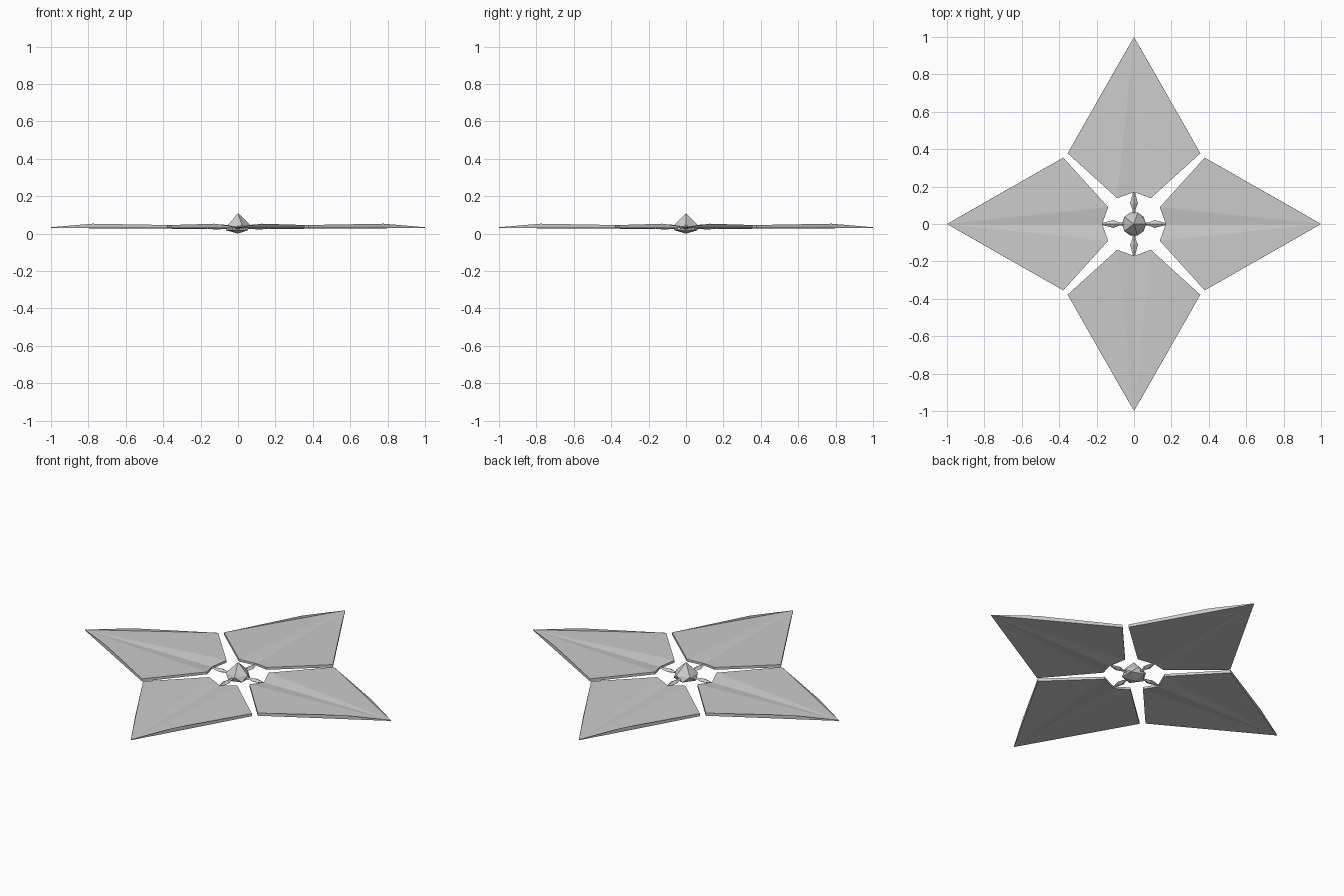
import bpy, bmesh, math
from mathutils import Matrix

cube = bpy.data.objects.get("Cube")
if cube:
    bpy.data.objects.remove(cube, do_unlink=True)

metal = bpy.data.materials.new("grey metal")
metal.use_nodes = True
GREY = (0.6, 0.6, 0.6, 1)
metal.diffuse_color = GREY
metal.node_tree.nodes["Principled BSDF"].inputs["Base Color"].default_value = GREY


def finish(name, bm, turn=0):
    bmesh.ops.recalc_face_normals(bm, faces=bm.faces)
    bm.transform(Matrix.Rotation(turn, 4, 'Z'))
    mesh = bpy.data.meshes.new(name)
    bm.to_mesh(mesh)
    bm.free()
    mesh.materials.append(metal)
    obj = bpy.data.objects.new(name, mesh)
    bpy.context.collection.objects.link(obj)


def blade(name, turn):
    """Folded kite plate pointing along +y: (x, y, top z, bottom z)."""
    half = {"tip": (0, 1, .034, .03), "bend": (.126, .78, .053, .042),
            "corner": (.355, .378, .046, .03), "inner": (.09, .138, .05, .036),
            "notch": (0, .17, .037, .025)}
    fan = [("tip", "bend", "corner"), ("tip", "corner", "inner"), ("tip", "inner", "notch")]
    rim = ["tip", "bend", "corner", "inner", "notch"]
    bm = bmesh.new()
    for side in (1, -1):
        top, low = {}, {}
        for key, (x, y, zt, zb) in half.items():
            top[key] = bm.verts.new((side * x, y, zt))
            low[key] = bm.verts.new((side * x, y, zb))
        for tri in fan:
            bm.faces.new([top[k] for k in tri])
            bm.faces.new([low[k] for k in reversed(tri)])
        for a, b in zip(rim, rim[1:]):
            bm.faces.new([top[a], low[a], low[b], top[b]])
    bmesh.ops.remove_doubles(bm, verts=bm.verts, dist=0.0005)
    finish(name, bm, turn)


def loft(bm, rings):
    for a, b in zip(rings, rings[1:]):
        n = len(a)
        for i in range(n):
            j = (i + 1) % n
            bm.faces.new([a[i], a[j], b[j], b[i]])
    bm.faces.new(rings[0])
    bm.faces.new(rings[-1])


def spoke(name, turn):
    """Leaf-shaped strut with a diamond section: (y, half width, half height)."""
    bm = bmesh.new()
    rings = []
    for y, w, h in [(.04, .012, .008), (.075, .007, .006), (.11, .021, .011), (.168, .006, .005)]:
        rings.append([bm.verts.new((x, y, .032 + z))
                      for x, z in [(w, 0), (0, h), (-w, 0), (0, -h)]])
    loft(bm, rings)
    finish(name, bm, turn)


# Four blades and their struts
for i, label in enumerate(["back", "left", "front", "right"]):
    angle = -i * math.pi / 2
    blade(label + "_blade", angle)
    spoke(label + "_strut", angle)

# Faceted hub: twelve-point gem drawn up into a peak
bm = bmesh.new()
bmesh.ops.create_icosphere(bm, subdivisions=1, radius=1)
for v in bm.verts:
    z = v.co.z
    v.co.x *= .072
    v.co.y *= .072
    v.co.z = .11 if z > .9 else 0 if z < -.9 else .048 if z > 0 else .018
finish("hub", bm)
